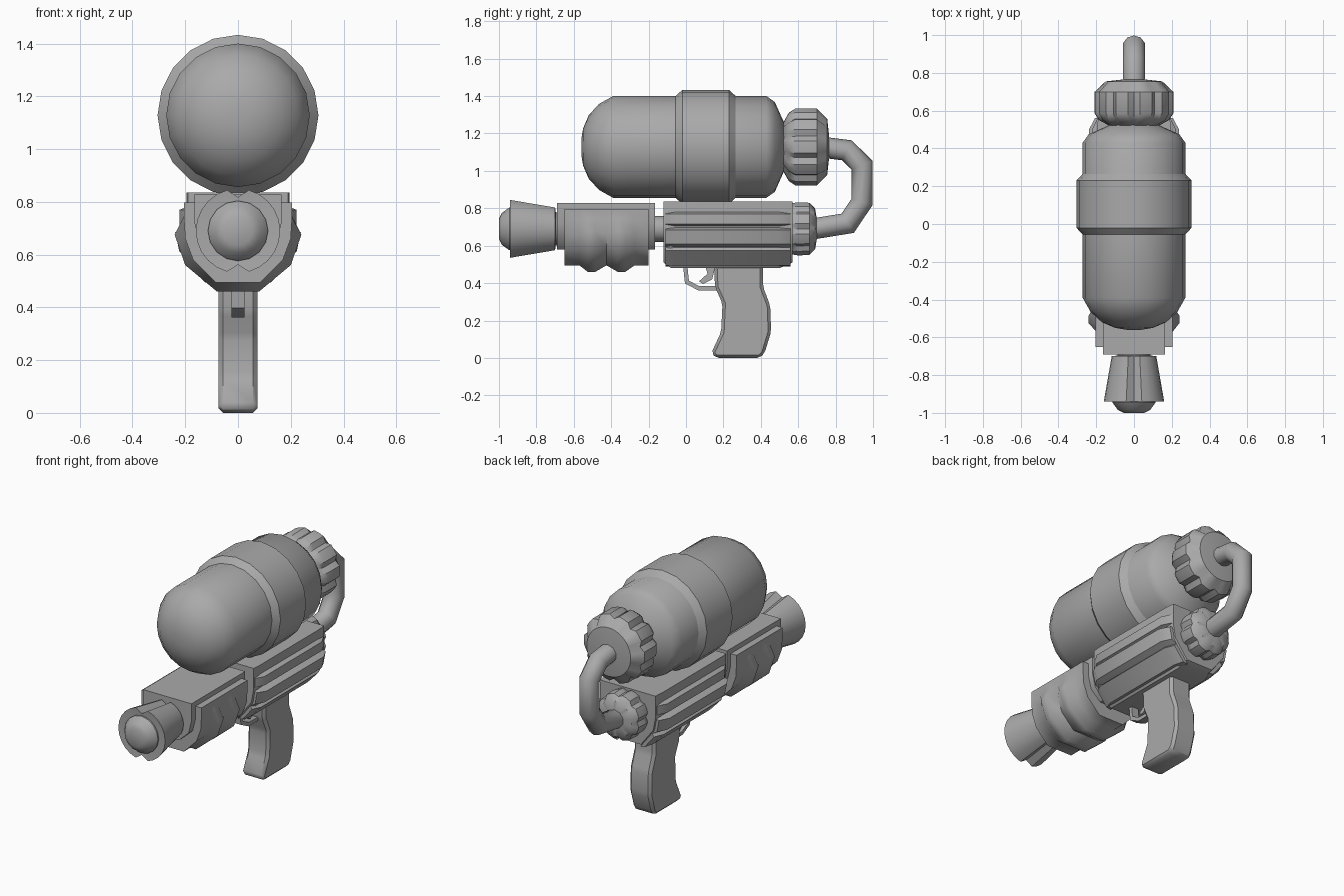
import bpy, bmesh, math
from mathutils import Vector

if "Cube" in bpy.data.objects:
    bpy.data.objects.remove(bpy.data.objects["Cube"], do_unlink=True)

grey = bpy.data.materials.new("plain_grey")
grey.use_nodes = True
grey.diffuse_color = (0.4, 0.4, 0.4, 1)
grey.node_tree.nodes["Principled BSDF"].inputs["Base Color"].default_value = (0.4, 0.4, 0.4, 1)


def loft(name, sections, angle=35, bevel=0):
    """Skin a list of equal-length point loops and cap both ends."""
    bm = bmesh.new()
    loops = [[bm.verts.new(p) for p in s] for s in sections]
    n = len(loops[0])
    for a, b in zip(loops, loops[1:]):
        for i in range(n):
            j = (i + 1) % n
            bm.faces.new((a[i], a[j], b[j], b[i]))
    bm.faces.new(loops[0])
    bm.faces.new(loops[-1])
    bmesh.ops.recalc_face_normals(bm, faces=bm.faces)
    if bevel:
        bmesh.ops.bevel(bm, geom=bm.edges[:], offset=bevel, segments=1,
                        affect='EDGES', clamp_overlap=True)
    mesh = bpy.data.meshes.new(name)
    bm.to_mesh(mesh)
    bm.free()
    mesh.materials.append(grey)
    obj = bpy.data.objects.new(name, mesh)
    bpy.context.collection.objects.link(obj)
    bpy.ops.object.select_all(action='DESELECT')
    obj.select_set(True)
    bpy.context.view_layer.objects.active = obj
    bpy.ops.object.shade_smooth_by_angle(angle=math.radians(angle))
    return obj


def revolve(name, z, profile, n, shape=lambda i, k: 1, angle=35):
    """Turn a (y, radius) profile about a lengthwise axis at height z."""
    def ring(k, y, r):
        turn = [2 * math.pi * i / n for i in range(n)]
        return [(r * shape(i, k) * math.sin(t), y, z + r * shape(i, k) * math.cos(t))
                for i, t in enumerate(turn)]
    return loft(name, [ring(k, y, r) for k, (y, r) in enumerate(profile)], angle)


def mirrored(half, y):
    """Cross-section at y from its +x half, listed top to bottom."""
    return [(x, y, z) for x, z in half] + [(-x, y, z) for x, z in reversed(half)]


def extrude_side(name, outline, half_width, centre=0, bevel=0):
    """Extrude a (y, z) side outline across x."""
    return loft(name, [[(centre + s * half_width, y, z) for y, z in outline] for s in (-1, 1)],
                bevel=bevel)


def sweep(name, path, rx, ry, n, angle=50):
    """Sweep an oval along a (y, z) path in the middle plane."""
    pts = [Vector((0, y, z)) for y, z in path]
    side = Vector((1, 0, 0))
    sections = []
    for i, p in enumerate(pts):
        a = (p - pts[i - 1]).normalized() if i else Vector()
        b = (pts[i + 1] - p).normalized() if i + 1 < len(pts) else Vector()
        tangent = (a + b).normalized()
        up = tangent.cross(side)
        stretch = 1 / max(tangent.dot(b if b.length else a), 0.7)
        turn = [2 * math.pi * (k + 0.5) / n for k in range(n)]
        sections.append([p + side * rx * math.cos(t) + up * ry * stretch * math.sin(t)
                         for t in turn])
    return loft(name, sections, angle)


# Water tank with a raised band
revolve("tank", 1.128, [(-0.56, 0.04), (-0.55, 0.1), (-0.52, 0.17), (-0.465, 0.23),
                        (-0.39, 0.272), (0.43, 0.272), (0.475, 0.24), (0.515, 0.15),
                        (0.53, 0.12), (0.58, 0.12)], 20, angle=40)
revolve("tank_band", 1.128, [(-0.06, 0.268), (-0.02, 0.305), (0.23, 0.305), (0.27, 0.268)],
        20, angle=40)


# Scalloped caps
def scallop(i, k):
    return 0.89 if i % 4 == 0 and 0 < k < 4 else 1


revolve("tank_cap", 1.128, [(0.52, 0.13), (0.55, 0.185), (0.585, 0.208), (0.7, 0.208),
                            (0.755, 0.15), (0.765, 0.06)], 40, scallop)
revolve("rear_cap", 0.69, [(0.55, 0.12), (0.57, 0.14), (0.6, 0.145), (0.66, 0.142),
                           (0.69, 0.11), (0.7, 0.05)], 32, scallop)

# Hose from the tank to the body
sweep("hose", [(0.74, 1.125), (0.86, 1.11), (0.942, 1.03), (0.942, 0.835),
               (0.865, 0.72), (0.68, 0.69)], 0.06, 0.056, 10)

# Main body, with narrowed lower ends
body = [(0.195, 0.835), (0.195, 0.7), (0.19, 0.6), (0.1, 0.48)]
small = [(0.19, 0.835), (0.19, 0.7), (0.175, 0.62), (0.09, 0.51)]
loft("body", [mirrored(small, -0.12), mirrored(body, -0.08), mirrored(body, 0.5),
              mirrored(small, 0.57)])

# Long ribs on each side of the body
ribs = {"upper": [(0.18, 0.785), (0.222, 0.77), (0.222, 0.715), (0.18, 0.7)],
        "middle": [(0.18, 0.7), (0.238, 0.685), (0.222, 0.61), (0.18, 0.59)],
        "lower": [(0.18, 0.595), (0.2, 0.575), (0.125, 0.495), (0.09, 0.49)]}
for part, rib in ribs.items():
    flat = [(x * 0.87, z) for x, z in rib]
    for label, s in (("left", 1), ("right", -1)):
        loft(f"{part}_rib_{label}", [[(s * x, y, z) for x, z in shape]
             for y, shape in ((-0.11, flat), (-0.06, rib), (0.5, rib), (0.56, flat))])

# Pump slide: inner sleeve and finger grip with two ridges
sleeve = [(0.165, 0.827), (0.165, 0.72), (0.145, 0.64), (0.08, 0.58)]
loft("pump_sleeve", [mirrored(sleeve, -0.69), mirrored(sleeve, -0.165)])
plain = [(0.205, 0.797), (0.205, 0.74), (0.2, 0.66), (0.17, 0.58), (0.085, 0.495)]
ridge = [(0.205, 0.797), (0.205, 0.745), (0.24, 0.675), (0.2, 0.56), (0.08, 0.46)]
loft("pump_grip", [mirrored(shape, y) for y, shape in (
    (-0.65, plain), (-0.57, plain), (-0.525, ridge), (-0.485, ridge), (-0.425, plain),
    (-0.365, ridge), (-0.325, ridge), (-0.275, plain), (-0.2, plain))], 45)

# Rod and nozzle
revolve("pump_rod", 0.69, [(-0.2, 0.07), (-0.05, 0.07)], 12)
revolve("nozzle_neck", 0.69, [(-0.74, 0.088), (-0.66, 0.088)], 12)
revolve("nozzle_flare", 0.69, [(-0.935, 0.1), (-0.94, 0.16), (-0.7, 0.118), (-0.695, 0.08)],
        24, lambda i, k: 0.8 if i % 12 == 0 and k in (1, 2) else 1)
revolve("nozzle_tip", 0.69, [(-1.0, 0.055), (-0.985, 0.085), (-0.945, 0.114), (-0.92, 0.114)],
        16)

# Handle
extrude_side("handle", [(0.15, 0.5), (0.155, 0.38), (0.195, 0.29), (0.188, 0.14), (0.135, 0.025),
                        (0.16, 0.0), (0.395, 0.0), (0.42, 0.025), (0.455, 0.14), (0.45, 0.28),
                        (0.412, 0.38), (0.412, 0.5)], 0.073, bevel=0.016)

# Trigger guard and trigger
sweep("trigger_guard", [(-0.005, 0.5), (0.005, 0.405), (0.07, 0.372), (0.17, 0.372)],
      0.034, 0.016, 4, 30)
extrude_side("trigger", [(0.1, 0.5), (0.115, 0.45), (0.07, 0.41), (0.09, 0.395), (0.14, 0.42),
                         (0.16, 0.5)], 0.02)
